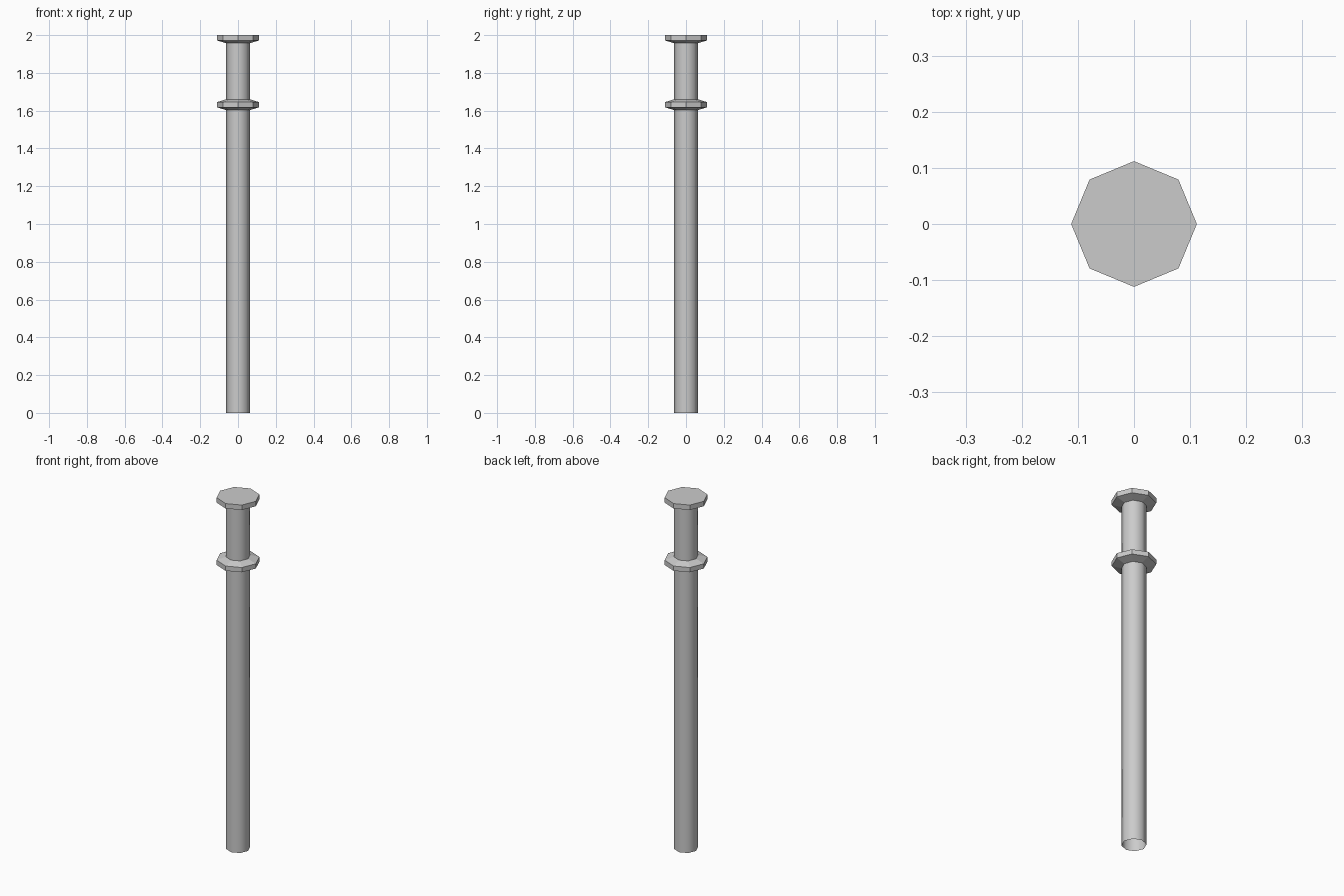
import bpy, bmesh
from math import cos, sin, pi

if "Cube" in bpy.data.objects:
    bpy.data.objects.remove(bpy.data.objects["Cube"])

SIDES = 8
SHAFT_R, RIM_R = 0.063, 0.112


def lathe(name, profile, cap_top=False, smooth=False):
    """Turn a (radius, z) profile, listed bottom to top, into an octagonal part."""
    bm = bmesh.new()
    rings = [[bm.verts.new((r * cos(2 * pi * i / SIDES), r * sin(2 * pi * i / SIDES), z))
              for i in range(SIDES)] for r, z in profile]
    for low, high in zip(rings, rings[1:]):
        for i in range(SIDES):
            j = (i + 1) % SIDES
            face = bm.faces.new((low[i], low[j], high[j], high[i]))
            face.smooth = smooth
    if cap_top:
        bm.faces.new(rings[-1])
    mesh = bpy.data.meshes.new(name)
    bm.to_mesh(mesh)
    bm.free()
    obj = bpy.data.objects.new(name, mesh)
    bpy.context.collection.objects.link(obj)
    return obj


# Smooth open-ended shaft, in the sections below and above the collar
lathe("lower_shaft", [(SHAFT_R, 0), (SHAFT_R, 1.603)], smooth=True)
lathe("upper_shaft", [(SHAFT_R, 1.66), (SHAFT_R, 1.957)], smooth=True)

# Faceted collar, chamfered on both sides
lathe("collar", [(SHAFT_R, 1.603), (RIM_R, 1.618), (RIM_R, 1.645), (SHAFT_R, 1.66)])

# Flat-topped cap, chamfered underneath
lathe("top_cap", [(SHAFT_R, 1.957), (RIM_R, 1.972), (RIM_R, 2.0)], cap_top=True)
